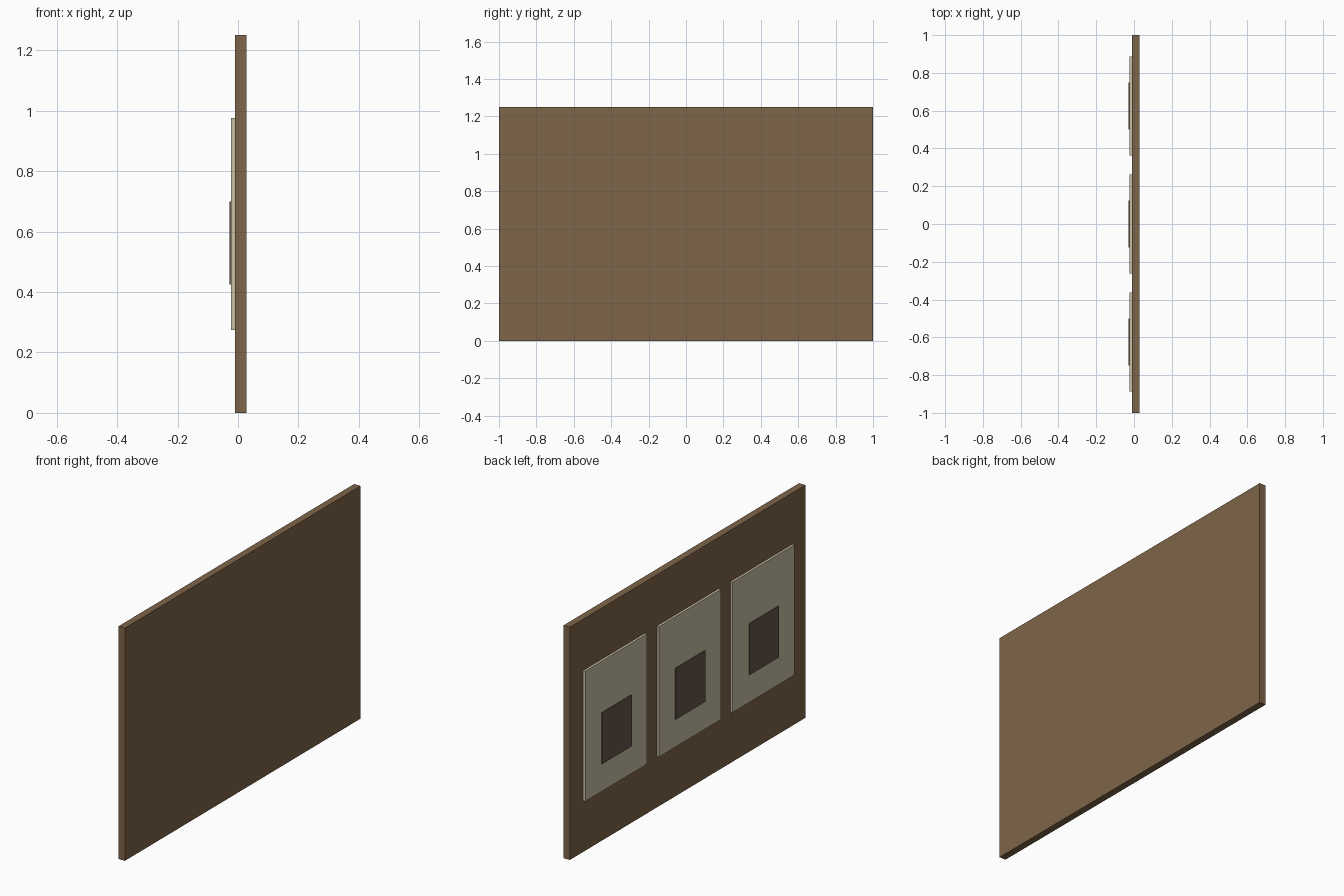
import bpy

if "Cube" in bpy.data.objects:
    bpy.data.objects.remove(bpy.data.objects["Cube"])


def material(name, rgb):
    mat = bpy.data.materials.new(name)
    mat.diffuse_color = (*rgb, 1)
    mat.use_nodes = True
    mat.node_tree.nodes["Principled BSDF"].inputs["Base Color"].default_value = mat.diffuse_color
    return mat


def box(name, x, y, z, mat):
    """Box spanning the (low, high) range on each axis."""
    spans = (x, y, z)
    bpy.ops.mesh.primitive_cube_add(size=1, location=[(a + b) / 2 for a, b in spans])
    ob = bpy.context.object
    ob.name = name
    ob.scale = [b - a for a, b in spans]
    bpy.ops.object.transform_apply(location=False, rotation=False, scale=True)
    ob.data.materials.append(mat)
    return ob


wood = material("wood", (0.21, 0.13, 0.067))
paper = material("paper", (0.58, 0.52, 0.37))
dark = material("dark_print", (0.13, 0.095, 0.067))

# Backing board
box("board", (-0.01, 0.028), (-1, 1), (0, 1.25), wood)

# Three posters, each with a raised picture, on the -x face
for i, y in enumerate((-0.625, 0, 0.625), 1):
    box(f"poster_{i}", (-0.023, -0.01), (y - 0.2625, y + 0.2625), (0.275, 0.975), paper)
    box(f"poster_picture_{i}", (-0.028, -0.023), (y - 0.125, y + 0.125), (0.425, 0.70), dark)
